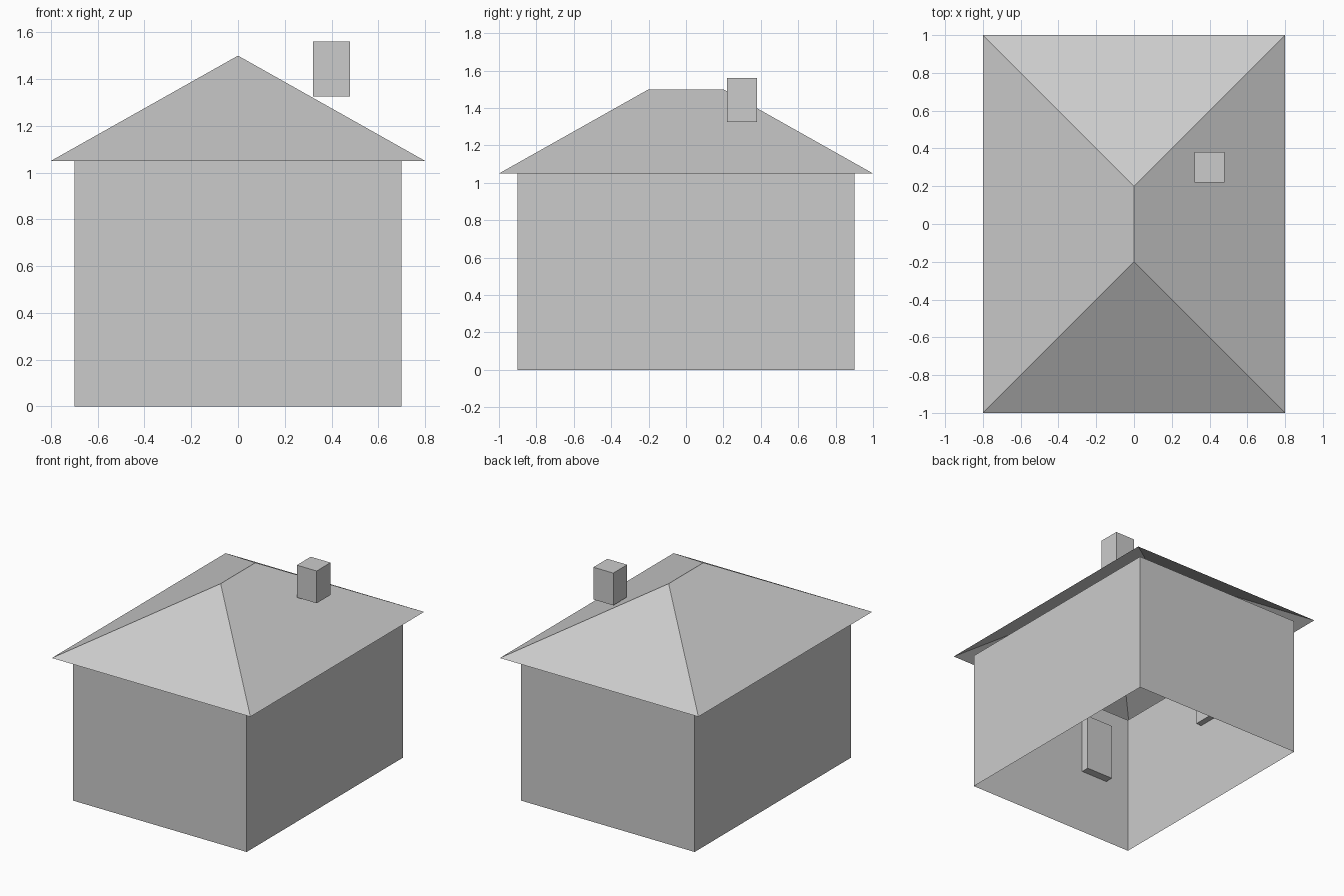
import bpy

if "Cube" in bpy.data.objects:
    bpy.data.objects.remove(bpy.data.objects["Cube"])

HX, HY, WALL_H = 0.7, 0.9, 1.05
EX, EY, RIDGE_Y, RIDGE_Z = 0.8, 1.0, 0.2, 1.5


def mesh_object(name, verts, faces):
    mesh = bpy.data.meshes.new(name)
    mesh.from_pydata(verts, [], faces)
    obj = bpy.data.objects.new(name, mesh)
    bpy.context.collection.objects.link(obj)
    return obj


def ring(x, y, z):
    return [(-x, -y, z), (x, -y, z), (x, y, z), (-x, y, z)]


def box(name, lo, hi):
    bpy.ops.mesh.primitive_cube_add(size=1, location=[(a + b) / 2 for a, b in zip(lo, hi)])
    obj = bpy.context.object
    obj.name = name
    obj.scale = [b - a for a, b in zip(lo, hi)]
    return obj


# Walls: four single-sheet sides, open at top and bottom
mesh_object("walls", ring(HX, HY, 0) + ring(HX, HY, WALL_H),
            [(i, (i + 1) % 4, (i + 1) % 4 + 4, i + 4) for i in range(4)])

# Hip roof: four slopes, open underneath
mesh_object("hip_roof",
            ring(EX, EY, WALL_H) + [(0, -RIDGE_Y, RIDGE_Z), (0, RIDGE_Y, RIDGE_Z)],
            [(0, 1, 4), (1, 2, 5, 4), (2, 3, 5), (3, 0, 4, 5)])

# Chimney block resting on the right slope
box("chimney", (0.32, 0.22, 1.325), (0.48, 0.38, 1.56))

# Window blocks on the inside of the front and side walls
for side, s in (("left", -1), ("right", 1)):
    x0, x1 = sorted((s * 0.28, s * 0.50))
    box(f"front_window_{side}", (x0, -0.895, 0.48), (x1, -0.835, 0.90))
    x0, x1 = sorted((s * 0.65, s * 0.695))
    box(f"side_window_{side}", (x0, -0.10, 0.65), (x1, 0.10, 1.0))
